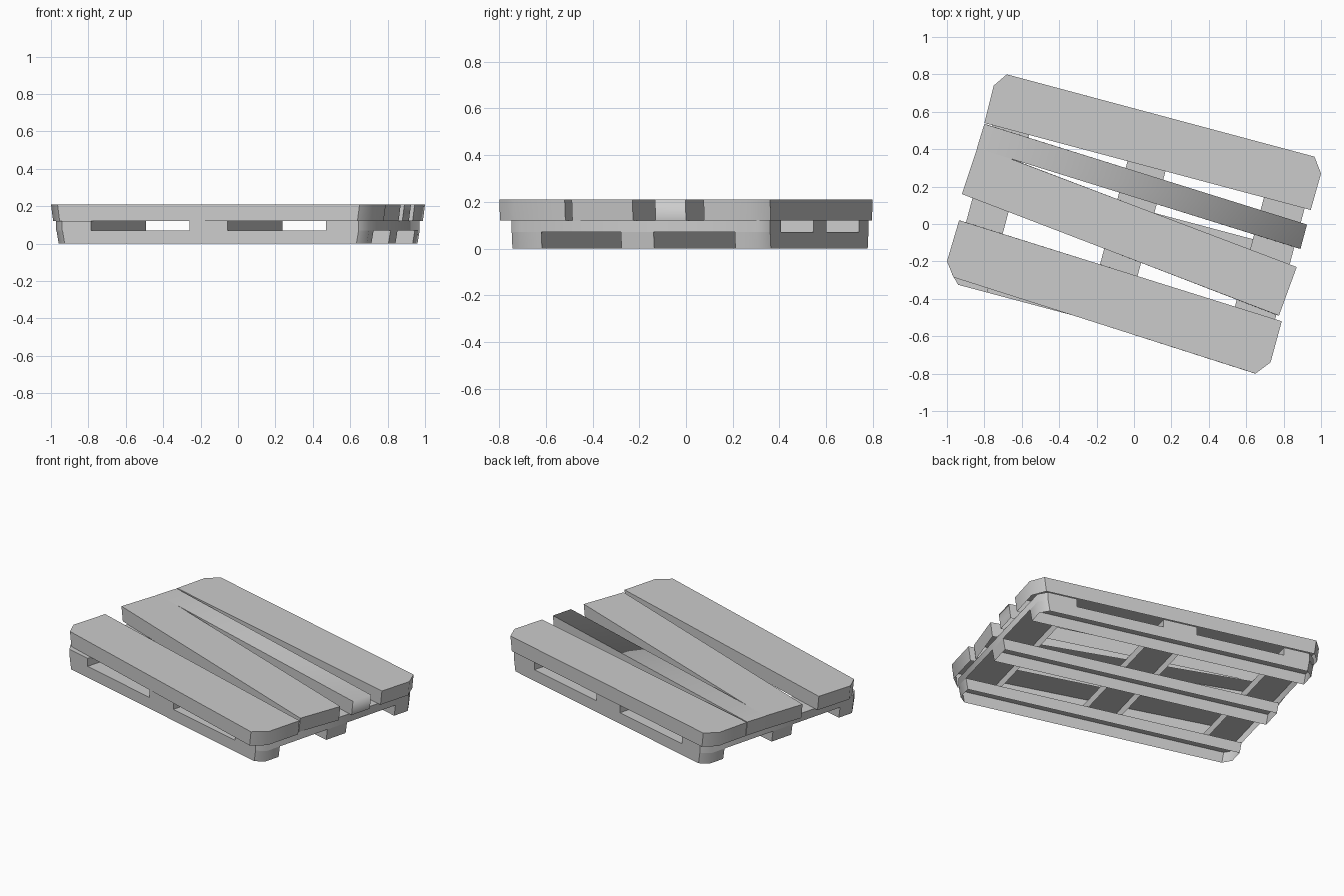
import bpy, bmesh, math
from mathutils import Vector

if "Cube" in bpy.data.objects:
    bpy.data.objects.remove(bpy.data.objects["Cube"])

# pallet axes: u runs along the planks, v across them
ANGLE = math.radians(-14.9)
U = Vector((math.cos(ANGLE), math.sin(ANGLE)))
V = Vector((-U.y, U.x))


def board(name, pts, z0, z1, inset=0.012, soft_end=False):
    """Extruded footprint, open underneath, whose ends lean in toward the bottom."""
    bm = bmesh.new()
    mid = sum((Vector(p).dot(U) for p in pts), 0.0) / len(pts)
    low, top = [], []
    for p in pts:
        p = Vector(p)
        q = p - U * math.copysign(inset, p.dot(U) - mid)
        low.append(bm.verts.new((q.x, q.y, z0)))
        top.append(bm.verts.new((p.x, p.y, z1)))
    n = len(pts)
    bottom = bm.faces.new(low)
    bm.faces.new(top)
    for i in range(n):
        j = (i + 1) % n
        bm.faces.new((low[i], low[j], top[j], top[i]))
    bmesh.ops.recalc_face_normals(bm, faces=bm.faces[:])
    # corner cuts blend into the plank ends, all other edges are sharp
    for f in bm.faces:
        f.smooth = True
    for e in bm.edges:
        long_side = any(abs(f.normal.xy.dot(V)) > 0.93 for f in e.link_faces)
        e.smooth = e.calc_face_angle() < 1.0 and not long_side
        if soft_end and all(v.co.z > z1 - 1e-4 and v.co.x > 0.8 for v in e.verts):
            e.smooth = True
    bmesh.ops.delete(bm, geom=[bottom], context='FACES_ONLY')
    me = bpy.data.meshes.new(name)
    bm.to_mesh(me)
    bm.free()
    ob = bpy.data.objects.new(name, me)
    bpy.context.collection.objects.link(ob)
    return ob


def cut_rect(u0, u1, v0, v1, cuts, c=0.045):
    """Rectangle in pallet axes with chosen corners cut off, as world points."""
    pts = []
    for key, u, v, su, sv in (("fl", u0, v0, 1, 1), ("fr", u1, v0, -1, 1),
                              ("br", u1, v1, -1, -1), ("bl", u0, v1, 1, -1)):
        if key in cuts:
            a, b = (u, v + sv * c), (u + su * c, v)
            pts += [a, b] if key in ("fl", "br") else [b, a]
        else:
            pts.append((u, v))
    return [U * u + V * v for u, v in pts]


# top planks, laid unevenly
board("top_plank_back", [(-0.80, 0.54), (0.945, 0.075), (1.0, 0.27), (0.965, 0.36),
                         (-0.68, 0.80), (-0.75, 0.74)], 0.12, 0.21)
board("top_plank_narrow", [(-0.84, 0.405), (0.89, -0.133), (0.925, -0.003),
                           (-0.80, 0.535)], 0.12, 0.21, soft_end=True)
board("top_plank_middle", [(-0.92, 0.16), (0.775, -0.49), (0.87, -0.23),
                           (-0.835, 0.415)], 0.12, 0.21)
board("top_plank_front", [(-0.935, 0.02), (-1.0, -0.20), (-0.965, -0.285),
                          (0.65, -0.80), (0.73, -0.74), (0.79, -0.52)], 0.12, 0.21)

# cross boards
for name, u0, u1, cuts in (("left", -0.87, -0.665, ("fl", "bl")),
                           ("middle", -0.12, 0.09, ()),
                           ("right", 0.635, 0.86, ("fr", "br"))):
    board("cross_board_" + name, cut_rect(u0, u1, -0.556, 0.59, cuts), 0.07, 0.12, 0.0)

# bottom runners
for name, v0, v1, cuts in (("front", -0.556, -0.413, ("fl", "fr")),
                           ("middle", -0.06, 0.085, ()),
                           ("back", 0.445, 0.59, ("bl", "br"))):
    board("bottom_runner_" + name, cut_rect(-0.868, 0.86, v0, v1, cuts), 0.0, 0.07)
